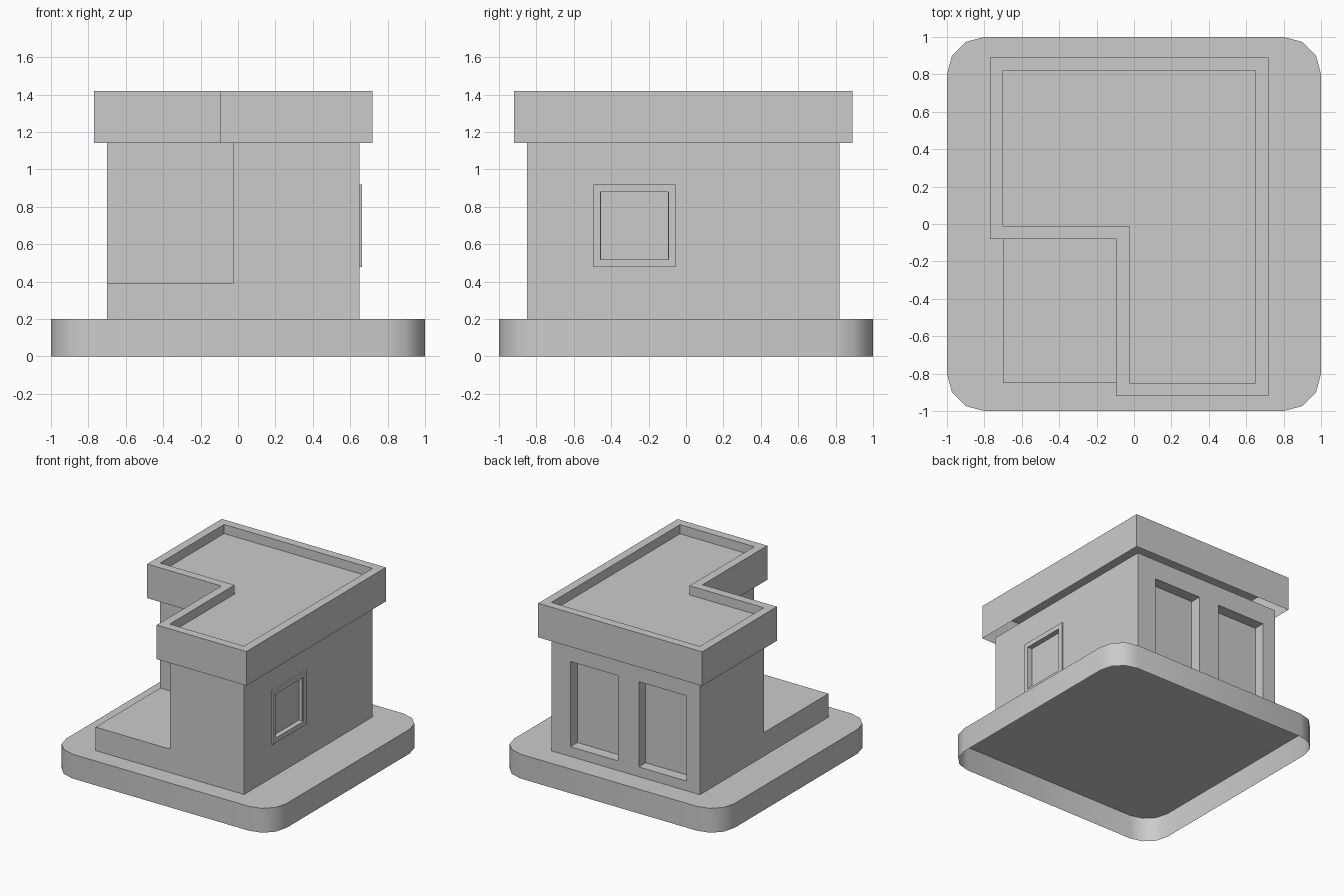
import bpy, math
from mathutils import Vector

if "Cube" in bpy.data.objects:
    bpy.data.objects.remove(bpy.data.objects["Cube"])


def make(name, verts, faces):
    me = bpy.data.meshes.new(name)
    me.from_pydata([tuple(v) for v in verts], [], faces)
    ob = bpy.data.objects.new(name, me)
    bpy.context.collection.objects.link(ob)
    return ob


def skin(name, loops, cap=True):
    """Bridge successive loops with quads and cap the last one."""
    n = len(loops[0])
    verts = [p for loop in loops for p in loop]
    faces = []
    for k in range(len(loops) - 1):
        for i in range(n):
            j = (i + 1) % n
            faces.append((k * n + i, k * n + j, (k + 1) * n + j, (k + 1) * n + i))
    if cap:
        faces.append(tuple(range((len(loops) - 1) * n, len(loops) * n)))
    return make(name, verts, faces)


def at_z(pts, z):
    return [(x, y, z) for x, y in pts]


def l_shape(o=0.0):
    """L footprint of the house, grown outwards by o."""
    x0, x1, y0, y1 = -0.70 - o, 0.65 + o, -0.85 - o, 0.82 + o
    nx, ny = -0.025 - o, -0.01 - o
    return [(nx, y0), (x1, y0), (x1, y1), (x0, y1), (x0, ny), (nx, ny)]


def wall(name, a, b, z0, z1, openings=(), depth=0.09):
    """Flat wall from a to b with recessed openings (u0, u1, z0, z1)."""
    a, b = Vector((*a, 0)), Vector((*b, 0))
    d = (b - a).normalized()
    inward = Vector((-d.y, d.x, 0))
    us = sorted({0, (b - a).length, *[u for o in openings for u in o[:2]]})
    zs = sorted({z0, z1, *[z for o in openings for z in o[2:]]})
    verts, faces = [], []

    def quad(*pts):
        faces.append(tuple(range(len(verts), len(verts) + 4)))
        verts.extend(pts)

    def rect(u0, u1, v0, v1, deep=0.0):
        return [a + d * u + inward * deep + Vector((0, 0, v))
                for u, v in ((u0, v0), (u1, v0), (u1, v1), (u0, v1))]

    for u0, u1 in zip(us, us[1:]):
        for v0, v1 in zip(zs, zs[1:]):
            if not any(o[0] <= u0 and u1 <= o[1] and o[2] <= v0 and v1 <= o[3]
                       for o in openings):
                quad(*rect(u0, u1, v0, v1))
    for o in openings:
        outer, inner = rect(*o), rect(*o, depth)
        quad(*inner)
        for i in range(4):
            j = (i + 1) % 4
            quad(outer[i], outer[j], inner[j], inner[i])
    return make(name, verts, faces)


# Rounded base slab, open underneath
corner = []
for q, (sx, sy) in enumerate(((1, 1), (-1, 1), (-1, -1), (1, -1))):
    for k in range(4):
        t = math.radians(90 * q + 30 * k)
        corner.append((0.8 * sx + 0.2 * math.cos(t), 0.8 * sy + 0.2 * math.sin(t)))
base = skin("base", [at_z(corner, 0), at_z(corner, 0.2)])
bpy.context.view_layer.objects.active = base
base.select_set(True)
bpy.ops.object.shade_smooth_by_angle(angle=math.radians(40))

# Walls around the L footprint: window on the right, two doorways at the back
foot = l_shape()
names = ["front_wall", "right_wall", "back_wall", "left_wall",
         "inner_front_wall", "inner_left_wall"]
cuts = {"right_wall": ([(0.395, 0.755, 0.515, 0.88)], 0.03),
        "back_wall": ([(0.175, 0.605, 0.28, 0.98), (0.795, 1.23, 0.28, 0.98)], 0.09)}
for i, name in enumerate(names):
    openings, depth = cuts.get(name, ((), 0))
    wall(name, foot[i], foot[(i + 1) % 6], 0.2, 1.14, openings, depth)

# Raised terrace in the notch
deck = [(-0.70, -0.85), (-0.025, -0.85), (-0.025, -0.01), (-0.70, -0.01)]
skin("terrace", [at_z(deck, 0.2), at_z(deck, 0.393)])

# Overhanging roof with sunken top, open underneath
rim = l_shape(0.07)
skin("roof", [at_z(rim, 1.14), at_z(rim, 1.42), at_z(foot, 1.42), at_z(foot, 1.345)])


# Window frame standing proud of the right wall
def frame_loop(x, s):
    return [(x, -0.275 + s * i, 0.698 + s * j)
            for i, j in ((-1, -1), (1, -1), (1, 1), (-1, 1))]


skin("window_frame", [frame_loop(0.65, 0.22), frame_loop(0.663, 0.22),
                      frame_loop(0.663, 0.181), frame_loop(0.65, 0.181)], cap=False)
